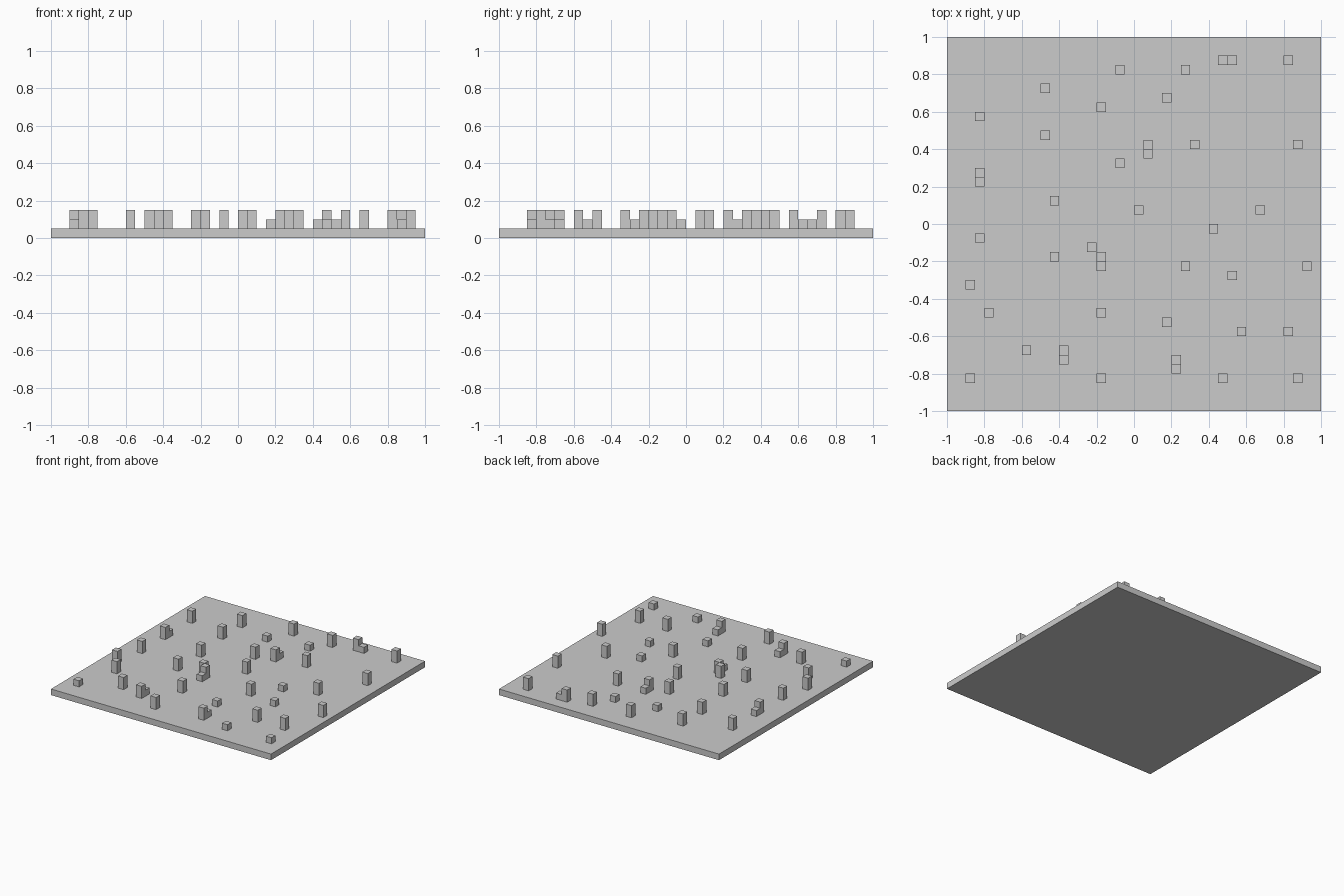
import bpy, bmesh
from mathutils import Matrix, Vector

if "Cube" in bpy.data.objects:
    bpy.data.objects.remove(bpy.data.objects["Cube"])

CELL = 0.05  # everything sits on a 40 x 40 grid of cells


def add_box(bm, center, size):
    bmesh.ops.create_cube(bm, size=1.0, matrix=Matrix.Translation(Vector(center))
                          @ Matrix.Diagonal((*size, 1.0)))


def make_object(name, bm):
    mesh = bpy.data.meshes.new(name)
    bm.to_mesh(mesh)
    bm.free()
    bpy.context.collection.objects.link(bpy.data.objects.new(name, mesh))


def make_posts(name, cells, levels):
    """One box per grid cell, standing on the plate."""
    bm = bmesh.new()
    h = levels * CELL
    for i, j in cells:
        add_box(bm, ((i + 0.5) * CELL, (j + 0.5) * CELL, CELL + h / 2), (CELL, CELL, h))
    make_object(name, bm)


# base plate
plate = bmesh.new()
add_box(plate, (0, 0, CELL / 2), (2, 2, CELL))
make_object("base_plate", plate)

# posts two cells high
make_posts("tall_posts", [
    (-17, 11), (-17, 4), (-17, -2), (-18, -7), (-16, -10), (-12, -14),
    (-8, -15), (-10, 14), (-10, 9), (-9, 2), (-9, -4), (-5, -3), (-4, -4),
    (-4, -10), (-4, -17), (-2, 16), (-2, 6), (1, 7), (0, 1), (5, 16),
    (9, 17), (16, 17), (6, 8), (17, 8), (13, 1), (5, -5), (18, -5),
    (11, -12), (16, -12), (4, -16)], 2)

# cubes one cell high
make_posts("short_blocks", [
    (-17, 5), (-18, -17), (-8, -14), (-4, -5), (-4, 12), (1, 8), (3, 13),
    (10, 17), (8, -1), (10, -6), (3, -11), (4, -15), (9, -17), (17, -17)], 1)
